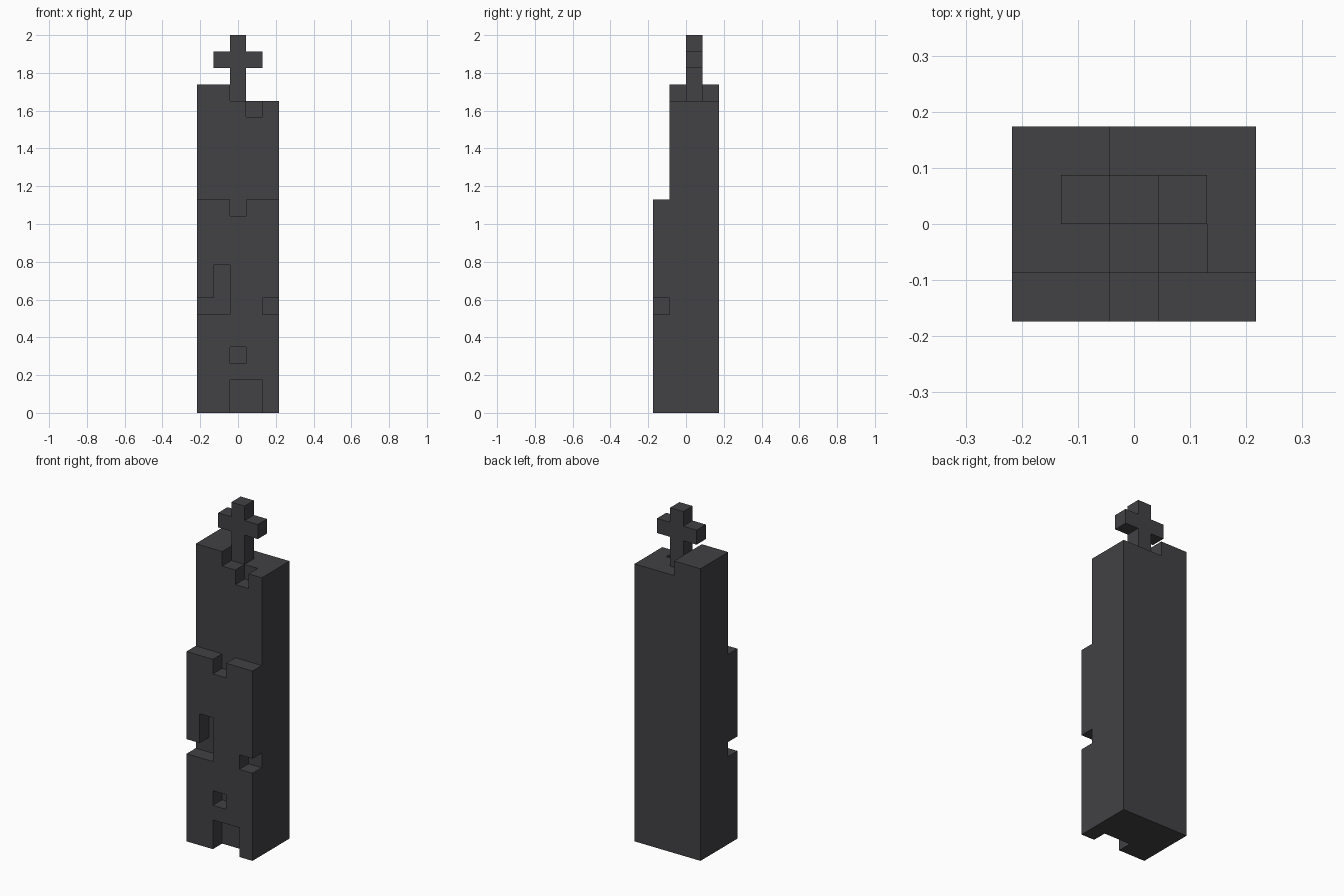
import bpy, bmesh, math
from mathutils import Vector

U = 2 / 23  # edge of one block; the model is 5 x 4 x 23 blocks
ORIGIN = Vector((-2.5, -2, 0))

cube = bpy.data.objects.get("Cube")
if cube:
    bpy.data.objects.remove(cube, do_unlink=True)

stone = bpy.data.materials.new("charcoal stone")
stone.use_nodes = True
colour = (0.054, 0.054, 0.059, 1)
stone.diffuse_color = colour
stone.node_tree.nodes["Principled BSDF"].inputs["Base Color"].default_value = colour


def block(x, y, z):
    """Cells in half-open x, y and z ranges."""
    return {(i, j, k) for i in range(*x) for j in range(*y) for k in range(*z)}


def build(name, cells):
    """Make the outer skin of a set of cells, with flat areas merged."""
    bm = bmesh.new()
    for cell in cells:
        for axis in range(3):
            for side in (-1, 1):
                near = list(cell)
                near[axis] += side
                if tuple(near) in cells:
                    continue
                n, u, v = Vector(), Vector(), Vector()
                n[axis] = side / 2
                u[(axis + 1) % 3] = side / 2
                v[(axis + 2) % 3] = 1 / 2
                mid = Vector(cell) + Vector((0.5, 0.5, 0.5)) + ORIGIN + n
                corners = (mid - u - v, mid + u - v, mid + u + v, mid - u + v)
                bm.faces.new([bm.verts.new(c * U) for c in corners])
    bmesh.ops.remove_doubles(bm, verts=bm.verts[:], dist=U / 100)
    bmesh.ops.dissolve_limit(bm, angle_limit=math.radians(1),
                             verts=bm.verts[:], edges=bm.edges[:])
    mesh = bpy.data.meshes.new(name)
    bm.to_mesh(mesh)
    bm.free()
    mesh.materials.append(stone)
    obj = bpy.data.objects.new(name, mesh)
    bpy.context.collection.objects.link(obj)


# Tower: tall shaft, raised top on one side, lower front wall
tower = block((0, 5), (1, 4), (0, 19))
tower |= block((0, 2), (1, 4), (19, 20))
tower |= block((0, 5), (0, 1), (0, 13))

# Openings in the front wall
tower -= block((2, 4), (0, 1), (0, 2))    # doorway
tower -= block((2, 3), (0, 1), (3, 4))    # small window
tower -= block((0, 2), (0, 1), (6, 7))    # corner gap
tower -= block((1, 2), (0, 1), (7, 9))    # tall window
tower -= block((4, 5), (0, 1), (6, 7))    # opposite corner gap
tower -= block((2, 3), (0, 1), (12, 13))  # notch in the wall top
tower -= block((3, 4), (1, 2), (18, 19))  # notch in the shaft top
build("tower", tower)

# Cross on the roof
cross = block((2, 3), (2, 3), (19, 23)) | block((1, 4), (2, 3), (21, 22))
build("roof_cross", cross)
